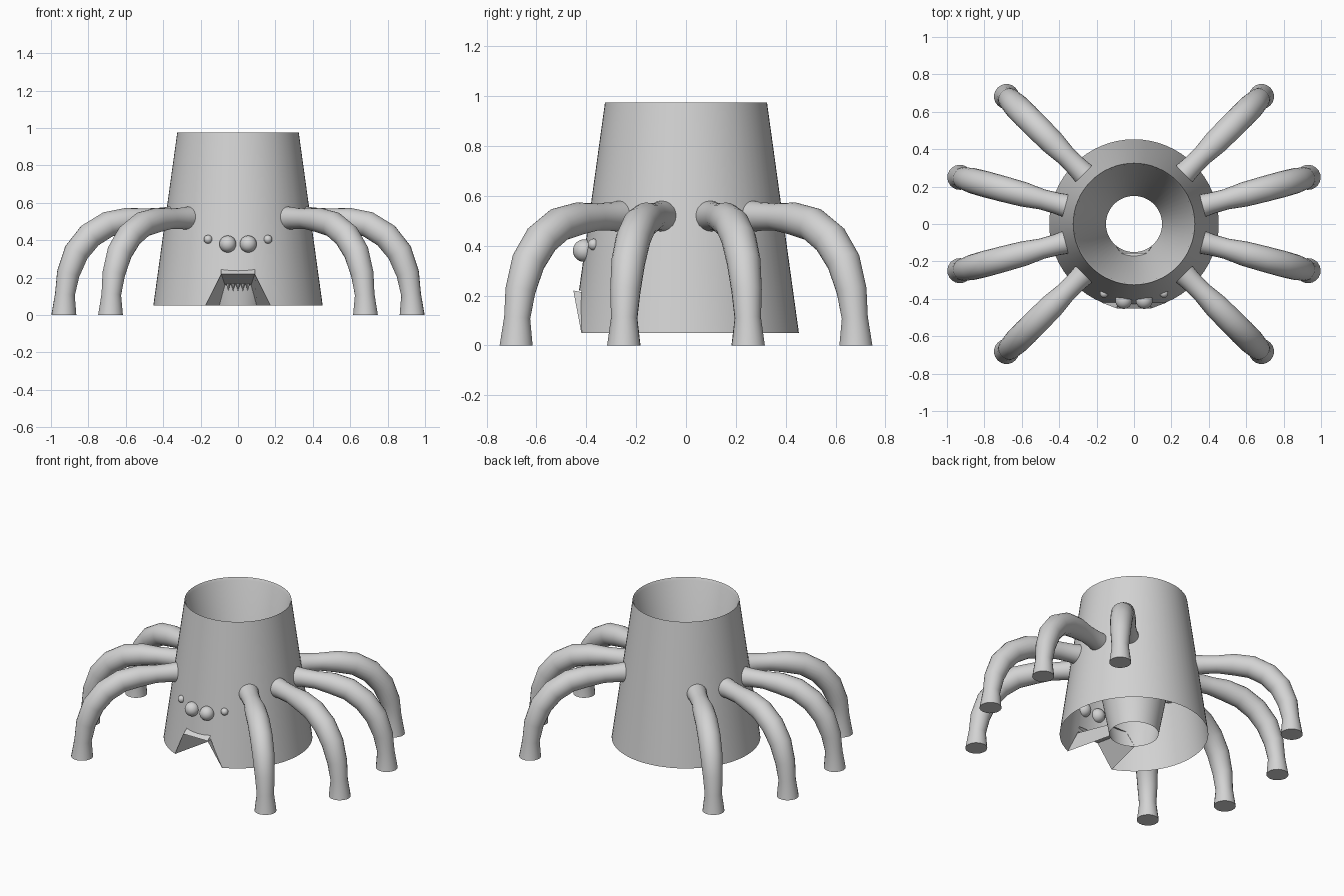
import bpy, bmesh, math
from mathutils import Vector, Matrix

if "Cube" in bpy.data.objects:
    bpy.data.objects.remove(bpy.data.objects["Cube"], do_unlink=True)

GREY = (0.65, 0.65, 0.65, 1)
mat = bpy.data.materials.new("light grey")
mat.use_nodes = True
mat.diffuse_color = GREY
mat.node_tree.nodes["Principled BSDF"].inputs["Base Color"].default_value = GREY


def finish(bm, name, smooth=True):
    mesh = bpy.data.meshes.new(name)
    bm.to_mesh(mesh)
    bm.free()
    mesh.materials.append(mat)
    ob = bpy.data.objects.new(name, mesh)
    bpy.context.collection.objects.link(ob)
    if smooth:
        bpy.ops.object.select_all(action='DESELECT')
        ob.select_set(True)
        bpy.context.view_layer.objects.active = ob
        bpy.ops.object.shade_smooth_by_angle(angle=math.radians(35))
    return ob


def skin(bm, rings):
    """Join neighbouring vertex rings with quads."""
    for a, b in zip(rings, rings[1:]):
        n = len(a)
        for i in range(n):
            j = (i + 1) % n
            bm.faces.new((a[i], a[j], b[j], b[i]))


def lathe(bm, profile, segs=64):
    rings = []
    for r, z in profile:
        rings.append([bm.verts.new((r * math.cos(t), r * math.sin(t), z))
                      for t in (2 * math.pi * i / segs for i in range(segs))])
    skin(bm, rings)


# Mouth outline: half widths and heights at the outer opening
BASE, TOP = 0.05, 0.975
MOUTH_LOW, MOUTH_HIGH, MOUTH_Z = 0.175, 0.09, 0.22

# Tapered outer shell, with the mouth opening cut away
bm = bmesh.new()
lathe(bm, [(0.453, BASE), (0.325, TOP)])
slope = Vector((MOUTH_Z - BASE, 0, MOUTH_LOW - MOUTH_HIGH)).normalized()
cuts = [(Vector((MOUTH_LOW, 0, BASE)), slope),
        (Vector((-MOUTH_LOW, 0, BASE)), Vector((-slope.x, 0, slope.z))),
        (Vector((0, 0, MOUTH_Z)), Vector((0, 0, 1)))]
for co, no in cuts:
    faces = [f for f in bm.faces
             if f.calc_center_median().y < -0.2 and abs(f.calc_center_median().x) < 0.3]
    geom = faces + list({e for f in faces for e in f.edges}) + list({v for f in faces for v in f.verts})
    bmesh.ops.bisect_plane(bm, geom=geom, plane_co=co, plane_no=no, dist=1e-5)
inside = [f for f in bm.faces if f.calc_center_median().y < 0
          and all((f.calc_center_median() - co).dot(no) < 0 for co, no in cuts)]
bmesh.ops.delete(bm, geom=inside, context='FACES')
finish(bm, "body_shell")

# Inner funnel, open at the bottom, joined to the shell by a thin rim
bm = bmesh.new()
lathe(bm, [(0.325, TOP), (0.316, 0.957), (0.15, BASE)])
finish(bm, "inner_funnel")

# Mouth tunnel narrowing from the shell to the funnel
bm = bmesh.new()
front = [(-MOUTH_LOW, -0.42, BASE), (-MOUTH_HIGH, -0.452, MOUTH_Z),
         (MOUTH_HIGH, -0.452, MOUTH_Z), (MOUTH_LOW, -0.42, BASE)]
back = [(-0.1, -0.112, BASE), (-0.07, -0.155, 0.16),
        (0.07, -0.155, 0.16), (0.1, -0.112, BASE)]
f = [bm.verts.new(p) for p in front]
b = [bm.verts.new(p) for p in back]
for i in range(3):
    bm.faces.new((f[i], b[i], b[i + 1], f[i + 1]))
# small lip filling the gap between tunnel roof and shell
lip = [bm.verts.new((s * MOUTH_HIGH, -0.408, 0.25)) for s in (-1, 1)]
bm.faces.new((f[1], f[2], lip[1], lip[0]))
finish(bm, "mouth_tunnel", smooth=False)

# Row of pointed teeth
bm = bmesh.new()
for i in range(5):
    place = Matrix.Translation(((i - 2) * 0.026, -0.19, 0.148)) @ Matrix.Rotation(math.pi, 4, 'X')
    bmesh.ops.create_cone(bm, cap_ends=True, segments=8, radius1=0.012,
                          radius2=0, depth=0.04, matrix=place)
finish(bm, "teeth")

# Eyes: two large, two small
for label, x, y, z, r in (("large", 0.055, -0.409, 0.38, 0.045),
                          ("small", 0.16, -0.371, 0.405, 0.023)):
    for side, s in (("left", 1), ("right", -1)):
        bm = bmesh.new()
        bmesh.ops.create_uvsphere(bm, u_segments=24, v_segments=14, radius=r,
                                  matrix=Matrix.Translation((s * x, y, z)))
        finish(bm, f"{label}_eye_{side}")

# Legs: distance from the axis, height, tube radius
LEG = [(0.37, 0.518, 0.063), (0.43, 0.517, 0.057), (0.51, 0.515, 0.055),
       (0.61, 0.508, 0.066), (0.72, 0.485, 0.069), (0.82, 0.425, 0.07),
       (0.895, 0.335, 0.068), (0.94, 0.22, 0.061), (0.958, 0.11, 0.053),
       (0.964, 0.0, 0.067)]


def leg(name, angle, segs=20):
    bm = bmesh.new()
    out = Vector((math.cos(angle), math.sin(angle), 0))
    up = Vector((0, 0, 1))
    across = up.cross(out)
    centres = [out * r + up * z for r, z, _ in LEG]
    rings = []
    for i, c in enumerate(centres):
        tangent = centres[min(i + 1, len(LEG) - 1)] - centres[max(i - 1, 0)]
        if i == 0:
            tangent = out
        if i == len(LEG) - 1:
            tangent = -up
        normal = across.cross(tangent.normalized())
        rad = LEG[i][2]
        rings.append([bm.verts.new(c + rad * (math.cos(t) * across + math.sin(t) * normal))
                      for t in (2 * math.pi * k / segs for k in range(segs))])
    skin(bm, rings)
    bm.faces.new(rings[0])
    bm.faces.new(rings[-1])
    bmesh.ops.recalc_face_normals(bm, faces=bm.faces[:])
    finish(bm, name)


for label, deg in (("front", -45), ("mid_front", -15), ("mid_back", 15), ("back", 45)):
    leg(f"{label}_leg_left", math.radians(deg))
    leg(f"{label}_leg_right", math.radians(180 - deg))
